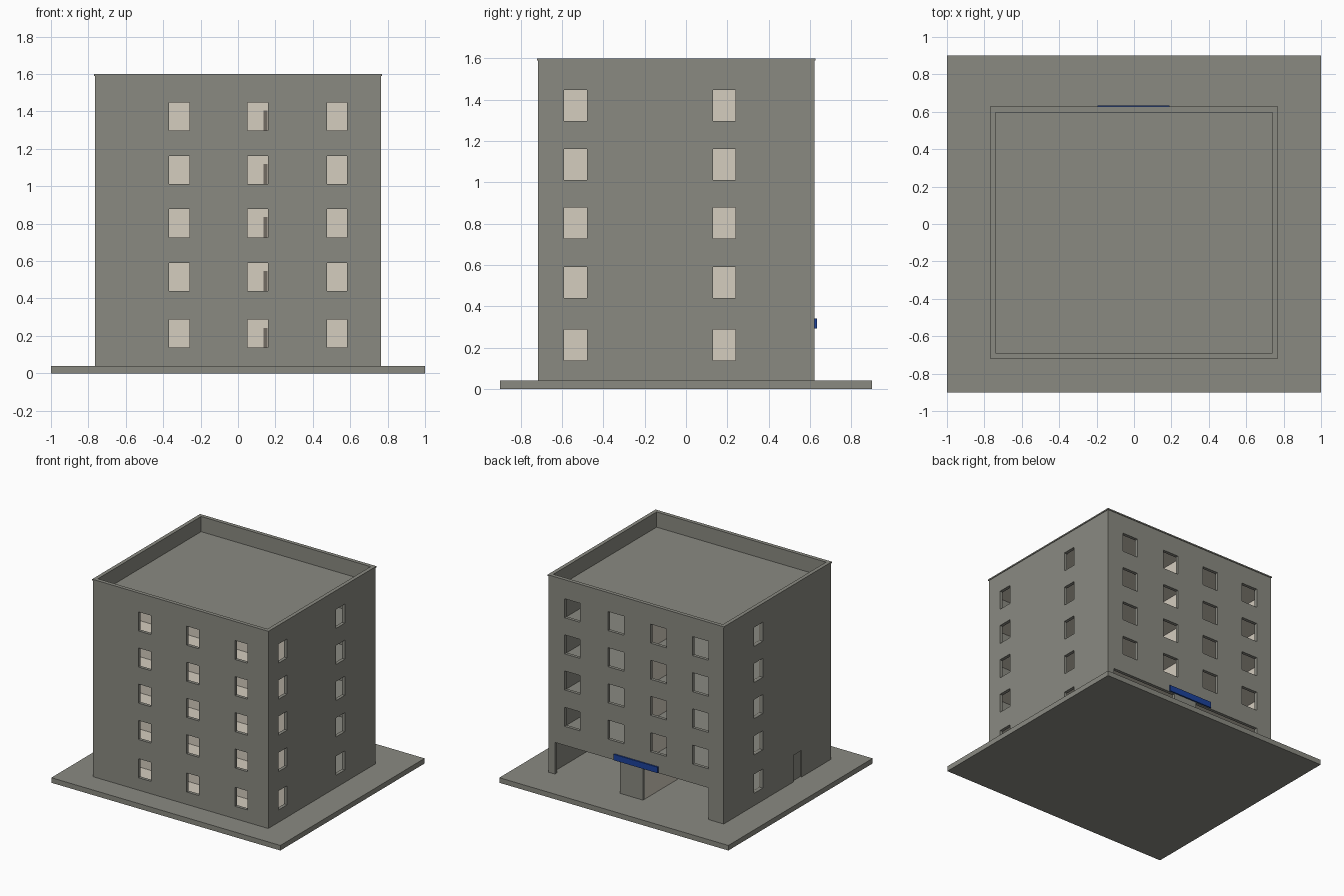
import bpy, bmesh

if "Cube" in bpy.data.objects:
    bpy.data.objects.remove(bpy.data.objects["Cube"])


def material(name, rgb):
    m = bpy.data.materials.new(name)
    m.diffuse_color = (*rgb, 1)
    m.use_nodes = True
    m.node_tree.nodes["Principled BSDF"].inputs["Base Color"].default_value = m.diffuse_color
    return m


GREY = material("wall grey", (0.255, 0.255, 0.222))
BEIGE = material("interior beige", (0.66, 0.61, 0.52))
BLUE = material("sign blue", (0.012, 0.055, 0.33))
BROWN = material("door brown", (0.17, 0.15, 0.125))


def finish(name, bm, mats):
    me = bpy.data.meshes.new(name)
    bm.to_mesh(me)
    bm.free()
    for m in mats:
        me.materials.append(m)
    ob = bpy.data.objects.new(name, me)
    bpy.context.collection.objects.link(ob)
    return ob


def box(name, x, y, z, mat, under=None):
    """Box from ranges; the downward face may take a second colour."""
    bm = bmesh.new()
    bmesh.ops.create_cube(bm, size=1)
    for v in bm.verts:
        v.co = [r[0] if c < 0 else r[1] for c, r in zip(v.co, (x, y, z))]
    bm.normal_update()
    if under:
        for f in bm.faces:
            f.material_index = int(f.normal.z < -0.5)
    return finish(name, bm, [mat, under] if under else [mat])


def wall(name, axis, pos, thick, u, z, holes, mat):
    """Upright panel along x or y with rectangular holes (u0, u1, z0, z1)."""
    us = sorted({*u, *(h[0] for h in holes), *(h[1] for h in holes)})
    zs = sorted({*z, *(h[2] for h in holes), *(h[3] for h in holes)})
    bm = bmesh.new()
    pt = (lambda a, b: (a, pos, b)) if axis == "x" else (lambda a, b: (pos, a, b))
    grid = [[bm.verts.new(pt(a, b)) for b in zs] for a in us]
    for i in range(len(us) - 1):
        for j in range(len(zs) - 1):
            a, b = (us[i] + us[i + 1]) / 2, (zs[j] + zs[j + 1]) / 2
            if not any(h[0] < a < h[1] and h[2] < b < h[3] for h in holes):
                bm.faces.new((grid[i][j], grid[i + 1][j], grid[i + 1][j + 1], grid[i][j + 1]))
    bmesh.ops.delete(bm, geom=[v for v in bm.verts if not v.link_faces], context="VERTS")
    ob = finish(name, bm, [mat])
    mod = ob.modifiers.new("thickness", "SOLIDIFY")
    mod.thickness, mod.offset = thick, 0
    return ob


SILLS = [0.138, 0.44, 0.727, 1.012, 1.297]
FLOORS = [0.04, 0.345, 0.632, 0.917, 1.202]
H = 0.15
Z = (0.04, 1.59)
T = 0.025


def windows(cols, sills):
    return [(a, b, s, s + H) for a, b in cols for s in sills]


# Ground plate
box("ground_plate", (-1, 1), (-0.9, 0.9), (0, 0.04), GREY)

# Outer walls with window holes
X, Y0, Y1 = 0.765, -0.715, 0.622
front = windows([(-0.37, -0.26), (0.052, 0.16), (0.475, 0.582)], SILLS)
wall("front_wall", "x", Y0 + T / 2, T, (-X, X), Z, front, GREY)
back = windows([(0.49, 0.625), (0.108, 0.246), (-0.264, -0.125), (-0.633, -0.493)], SILLS[1:])
back += [(0.14, 0.71, 0.04, 0.29), (-0.633, -0.06, 0.04, 0.29)]
wall("back_wall", "x", Y1 - T / 2, T, (-X, X), Z, back, GREY)
side = (Y0 + T, Y1 - T)
right = windows([(-0.59, -0.48), (0.13, 0.24)], SILLS)
wall("right_wall", "y", X - T / 2, T, side, Z, right, GREY)
left = windows([(0.135, 0.245)], SILLS) + [(-0.35, -0.25, 0.04, 0.25)]
wall("left_wall", "y", -X + T / 2, T, side, Z, left, GREY)
wall("left_wall_lining", "y", -X + T + 0.003, 0.006, side, (0.04, 1.46), left, BEIGE)
box("side_door", (-0.753, -0.745), (-0.35, -0.25), (0.04, 0.25), GREY)

# Parapet cap, slightly proud of the walls
for n, x, y in (("front", (-0.77, 0.77), (-0.72, Y0 + T)), ("back", (-0.77, 0.77), (Y1 - T, 0.627)),
                ("left", (-0.77, -0.74), side), ("right", (0.74, 0.77), side)):
    box("parapet_cap_" + n, x, y, (1.59, 1.6), GREY)

# Roof and storey slabs; the front hall has beige floors
IN = (-0.74, 0.74)
PY = -0.40
box("roof_slab", IN, side, (1.46, 1.48), GREY, BEIGE)
box("hall_floor_1", IN, (side[0], PY), (0.04, 0.045), BEIGE)
for i, f in enumerate(FLOORS[1:], 2):
    box(f"room_floor_{i}", IN, (PY, side[1]), (f - 0.02, f), GREY, BEIGE)
    box(f"hall_floor_{i}", IN, (side[0], PY), (f - 0.02, f), BEIGE)

# Inner partitions: across the building and down the middle
box("hall_partition", IN, (PY, PY + 0.02), (0.04, 1.46), BEIGE)
box("middle_partition", (-0.06, 0.06), (PY + 0.02, side[1]), (0.04, 1.46), BEIGE)

# Inner doors on every storey
for i, f in enumerate(FLOORS, 1):
    box(f"inner_door_{i}", (0.062, 0.135), (PY - 0.006, PY), (f, f + 0.203), BEIGE)
    box(f"inner_door_gap_{i}", (0.135, 0.157), (PY - 0.005, PY), (f, f + 0.203), BROWN)

# Plain blue sign over the back entrance
box("entrance_sign", (-0.195, 0.19), (Y1, 0.633), (0.293, 0.34), BLUE)
